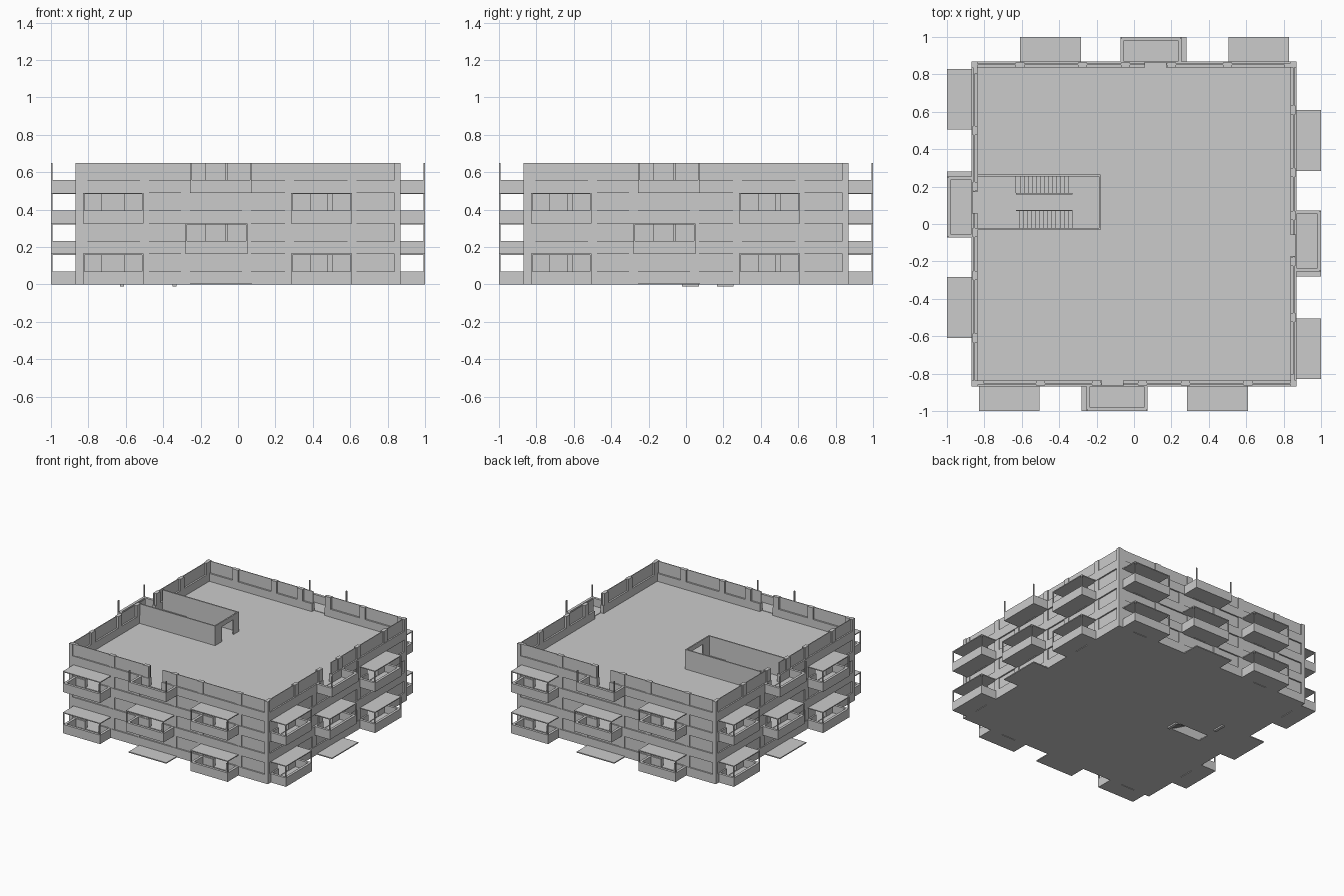
import bpy
import bmesh
import math
from mathutils import Matrix, Vector

cube = bpy.data.objects.get("Cube")
if cube:
    bpy.data.objects.remove(cube, do_unlink=True)

# One plain concrete colour
concrete = bpy.data.materials.new("concrete_grey")
concrete.use_nodes = True
grey = (0.6, 0.6, 0.6, 1)
concrete.diffuse_color = grey
concrete.node_tree.nodes["Principled BSDF"].inputs["Base Color"].default_value = grey

STOREY = 0.1625
SILL = 0.07
OUT, INN = 0.868, 0.838      # outer and inner wall faces
EDGE = 1.0                   # outer edge of the balconies
SLAB = 0.008


def box(x0, x1, y0, y1, z0, z1):
    return (x0, x1, y0, y1, z0, z1)


def build(name, boxes, turns=1):
    """Join boxes into one object, repeated in quarter turns about z."""
    bm = bmesh.new()
    for t in range(turns):
        turn = Matrix.Rotation(t * math.pi / 2, 4, 'Z')
        for x0, x1, y0, y1, z0, z1 in boxes:
            mid = Vector((x0 + x1, y0 + y1, z0 + z1)) / 2
            size = Matrix.Diagonal((x1 - x0, y1 - y0, z1 - z0, 1))
            bmesh.ops.create_cube(bm, size=1, matrix=turn @ Matrix.Translation(mid) @ size)
    mesh = bpy.data.meshes.new(name)
    bm.to_mesh(mesh)
    bm.free()
    mesh.materials.append(concrete)
    obj = bpy.data.objects.new(name, mesh)
    bpy.context.collection.objects.link(obj)


def spans(start, end, gaps):
    """Solid stretches left between gaps."""
    out = []
    for a, b in gaps:
        out.append((start, a))
        start = b
    return out + [(start, end)]


# Facade of one side: sill bands, panes and columns, with doors at the balconies
bands, panes, columns = [], [], []
for level in range(4):
    z = level * STOREY
    side_level = level % 2 == 0
    doors = [(-0.73, -0.61), (0.39, 0.505)] if side_level else [(-0.17, -0.06)]
    for a, b in spans(-OUT, INN, doors):
        bands.append(box(a, b, -OUT, -INN, z, z + SILL))
    for a, b in spans(-INN, INN, doors):
        panes.append(box(a, b, -0.857, -0.851, z + SILL, z + STOREY))
    second = -0.28 if side_level else -0.2
    for x in (-0.5, second, 0.045, 0.275, 0.61):
        columns.append(box(x - 0.024, x + 0.024, -0.864, -0.836, z + SILL, z + STOREY))
    # Corner column with its two inner returns
    columns.append(box(-OUT, -INN, -OUT, -INN, z + SILL, z + STOREY))
    columns.append(box(-INN, -0.805, -0.862, -INN, z + SILL, z + STOREY))
    columns.append(box(INN, OUT - 0.006, -INN, -0.805, z + SILL, z + STOREY))

build("sill_bands", bands, 4)
build("window_panes", panes, 4)
build("facade_columns", columns, 4)

# Balconies of one side: outer pair on storeys 1 and 3, middle one on 2 and 4
trays, roofs, posts = [], [], []


def balcony(x0, x1, level, roofed):
    z = level * STOREY
    top = z + SILL
    t = 0.02
    trays.append(box(x0, x1, -EDGE, -OUT, z, z + SLAB))
    trays.append(box(x0, x1, -EDGE, -EDGE + t, z, top))
    for a in (x0, x1 - t):
        trays.append(box(a, a + t, -EDGE + t, -OUT, z, top))
    for a in (x0, x1 - 0.008):
        posts.append(box(a, a + 0.008, -EDGE, -EDGE + 0.008, top, z + STOREY))
    if roofed:
        roofs.append(box(x0, x1, -EDGE, -OUT, z + STOREY - 0.005, z + STOREY + 0.002))


for level in (0, 2):
    balcony(-0.83, -0.505, level, True)
    balcony(0.283, 0.61, level, True)
balcony(-0.28, 0.05, 1, True)
balcony(-0.255, 0.073, 3, False)

build("balcony_trays", trays, 4)
build("balcony_roofs", roofs, 4)
build("balcony_posts", posts, 4)
build("entrance_slabs", [box(-0.255, 0.073, -EDGE, -OUT, 0, SLAB)], 4)

# Floors, each left open where the stair flights pass
HOLE = (-0.63, -0.33)
LOW, HIGH = (-0.022, 0.07), (0.165, 0.255)
floors = []
for level in range(4):
    z = level * STOREY
    slots = [LOW] if level == 0 else [LOW, HIGH]
    for a, b in spans(-OUT + 0.005, OUT - 0.005, slots):
        floors.append(box(-OUT + 0.005, OUT - 0.005, a, b, z, z + SLAB))
    for a, b in slots:
        for x0, x1 in spans(-OUT + 0.005, OUT - 0.005, [HOLE]):
            floors.append(box(x0, x1, a, b, z, z + SLAB))
build("floors", floors)

# Stair core: two long walls and an end wall with a doorway
core = []
for level in range(4):
    z = level * STOREY
    top = z + STOREY
    for y in (-0.032, 0.255):
        core.append(box(-INN, -0.178, y, y + 0.01, z, top))
    core.append(box(-0.188, -0.178, -0.022, 0.055, z, top))
    core.append(box(-0.188, -0.178, 0.2, 0.255, z, top))
    core.append(box(-0.188, -0.178, 0.055, 0.2, z + 0.125, top))
build("stair_core_walls", core)

# Opposed flights of stairs between the floors
STEPS = 14
steps = []
run = (HOLE[1] - HOLE[0]) / STEPS
rise = STOREY / STEPS
for level in range(3):
    for i in range(STEPS):
        z = level * STOREY + (i + 1) * rise
        up = HOLE[0] + i * run
        down = HOLE[1] - (i + 1) * run
        steps.append(box(up, up + run, *HIGH, z - 2 * rise, z))
        steps.append(box(down, down + run, *LOW, z - 2 * rise, z))
build("stair_flights", steps)

# Low guard walls beside the open stair slots
guards = []
for level in range(1, 4):
    z = level * STOREY
    for y in (LOW[1], HIGH[0] - 0.006):
        guards.append(box(*HOLE, y, y + 0.006, z, z + 0.05))
build("stair_guards", guards)
